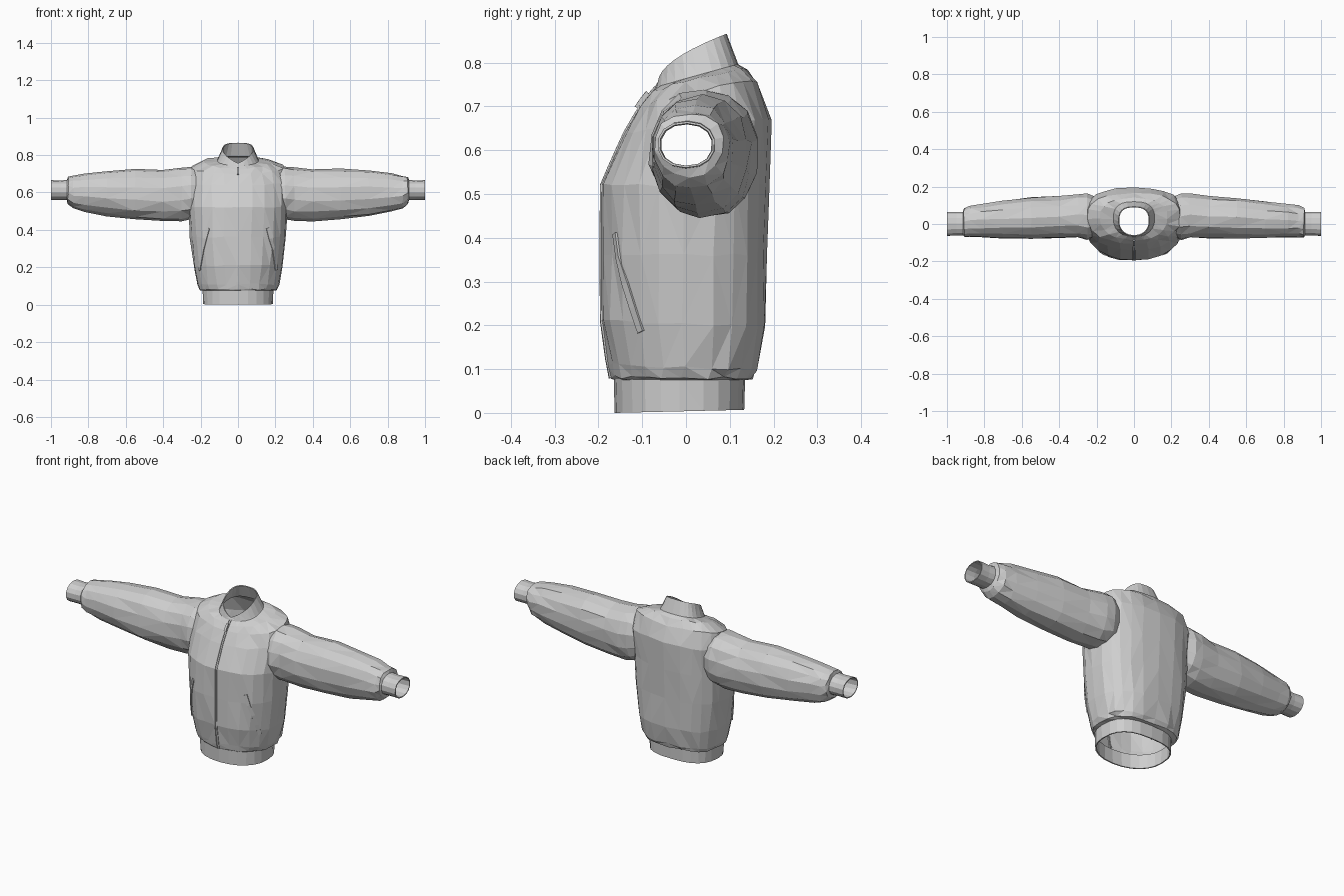
import bpy, bmesh, random
from math import cos, sin, pi
from mathutils import Vector
from mathutils.bvhtree import BVHTree

random.seed(4)
if "Cube" in bpy.data.objects:
    bpy.data.objects.remove(bpy.data.objects["Cube"], do_unlink=True)

cloth = bpy.data.materials.new("light grey cloth")
cloth.use_nodes = True
GREY = (0.62, 0.62, 0.62, 1)
cloth.diffuse_color = GREY
cloth.node_tree.nodes["Principled BSDF"].inputs["Base Color"].default_value = GREY


def power(v, n):
    return (1 if v >= 0 else -1) * abs(v) ** (2 / n)


def flat_ring(zf, zb, hw, yf, yb, lift=0, sides=24, curve=1):
    """Horizontal ring whose height runs from zf in front to zb behind."""
    pts = []
    for i in range(sides):
        a = 2 * pi * i / sides - pi / 2
        n = 2.15 if sin(a) < 0 else 2.7
        u, v = power(cos(a), n), power(sin(a), n)
        y = (yf + yb) / 2 + v * (yb - yf) / 2
        t = max(0, (v + 1) / 2) ** curve
        pts.append(Vector((u * hw, y, zf + (zb - zf) * t + lift * abs(u))))
    return pts


def arm_ring(x, z0, z1, y0, y1, sides=14):
    """Upright ring across an arm."""
    pts = []
    for i in range(sides):
        a = 2 * pi * i / sides + 0.2
        pts.append(Vector((x, (y0 + y1) / 2 + power(cos(a), 2.2) * (y1 - y0) / 2,
                           (z0 + z1) / 2 + power(sin(a), 2.2) * (z1 - z0) / 2)))
    return pts


def finish(bm, name):
    bmesh.ops.recalc_face_normals(bm, faces=bm.faces[:])
    mesh = bpy.data.meshes.new(name)
    bm.to_mesh(mesh)
    bm.free()
    mesh.materials.append(cloth)
    obj = bpy.data.objects.new(name, mesh)
    bpy.context.collection.objects.link(obj)
    return obj


def loft(name, rings, caps=False, jitter=0.0, mirror=False):
    bm = bmesh.new()
    loops = []
    for k, ring in enumerate(rings):
        j = jitter if 0 < k < len(rings) - 1 else 0
        loop = []
        for p in ring:
            q = p + Vector([random.uniform(-j, j) for _ in range(3)])
            if mirror:
                q.x = -q.x
            loop.append(bm.verts.new(q))
        loops.append(loop)
    for a, b in zip(loops, loops[1:]):
        for i in range(len(a)):
            k = (i + 1) % len(a)
            bm.faces.new((a[i], a[k], b[k], b[i]))
    bmesh.ops.triangulate(bm, faces=bm.faces[:])
    if caps:
        bm.faces.new(loops[0])
        bm.faces.new(loops[-1])
    return finish(bm, name)


def thicken(obj, depth):
    mod = obj.modifiers.new("thickness", "SOLIDIFY")
    mod.thickness = depth
    mod.offset = -1


# Body: hem gather, chest, shoulders, neckline
body = loft("jacket_body", [
    flat_ring(0.075, 0.075, 0.187, -0.163, 0.133),
    flat_ring(0.082, 0.08, 0.207, -0.172, 0.155),
    flat_ring(0.11, 0.1, 0.218, -0.176, 0.163),
    flat_ring(0.21, 0.2, 0.238, -0.194, 0.18),
    flat_ring(0.36, 0.36, 0.256, -0.196, 0.184),
    flat_ring(0.52, 0.52, 0.264, -0.196, 0.189),
    flat_ring(0.64, 0.67, 0.268, -0.14, 0.193),
    flat_ring(0.695, 0.75, 0.25, -0.105, 0.163, 0.012),
    flat_ring(0.722, 0.78, 0.18, -0.086, 0.138, 0.014),
    flat_ring(0.745, 0.797, 0.11, -0.068, 0.118),
], caps=True, jitter=0.004)

# Sleeves: fused to the body, gathered at the wrist
ARM = [
    (0.12, 0.52, 0.69, -0.045, 0.11),
    (0.25, 0.455, 0.74, -0.085, 0.165),
    (0.3, 0.447, 0.735, -0.075, 0.163),
    (0.4, 0.447, 0.722, -0.075, 0.15),
    (0.55, 0.455, 0.725, -0.08, 0.143),
    (0.7, 0.475, 0.715, -0.077, 0.125),
    (0.82, 0.497, 0.703, -0.07, 0.107),
    (0.88, 0.513, 0.69, -0.072, 0.1),
    (0.908, 0.54, 0.685, -0.07, 0.085),
    (0.915, 0.56, 0.666, -0.062, 0.066),
]
for side, flip in (("left", False), ("right", True)):
    sleeve = loft(side + "_sleeve", [arm_ring(*r) for r in ARM],
                  caps=True, jitter=0.004, mirror=flip)
    mod = body.modifiers.new("join", "BOOLEAN")
    mod.operation, mod.solver, mod.object = "UNION", "EXACT", sleeve
    bpy.context.view_layer.objects.active = body
    bpy.ops.object.modifier_apply(modifier=mod.name)
    bpy.data.objects.remove(sleeve, do_unlink=True)
    cuff = loft(side + "_cuff", [arm_ring(0.905, 0.558, 0.668, -0.063, 0.067),
                                 arm_ring(0.95, 0.56, 0.664, -0.062, 0.064),
                                 arm_ring(1.0, 0.56, 0.666, -0.065, 0.066)], mirror=flip)
    thicken(cuff, 0.005)

# Open the neck, hem and wrists
bm = bmesh.new()
bm.from_mesh(body.data)
ends = []
for f in bm.faces:
    c = f.calc_center_median()
    neck = abs(c.x) < 0.03 and -0.045 < c.y < 0.09 and c.z > 0.74
    if neck or all(v.co.z < 0.0755 for v in f.verts) or \
            all(abs(v.co.x) > 0.9145 for v in f.verts):
        ends.append(f)
bmesh.ops.delete(bm, geom=ends, context="FACES")
bm.to_mesh(body.data)
surface = BVHTree.FromBMesh(bm)
bm.free()

# Ribbed hem band
hem = loft("hem_band", [flat_ring(0.0, 0.007, 0.187, -0.163, 0.133),
                        flat_ring(0.077, 0.077, 0.189, -0.165, 0.135)])
thicken(hem, 0.006)

# Standing collar, dipping to a notch in front
collar = loft("collar", [flat_ring(0.743, 0.795, 0.112, -0.07, 0.12),
                         flat_ring(0.748, 0.803, 0.108, -0.069, 0.117),
                         flat_ring(0.757, 0.866, 0.083, -0.064, 0.093, curve=0.55)])
thicken(collar, 0.005)


def trim(name, start, end, half_width, height, steps):
    """Raised strip following the body surface between two points."""
    bm = bmesh.new()
    start, end = Vector(start), Vector(end)
    rows = []
    for i in range(steps + 1):
        p = start.lerp(end, i / steps)
        spot, normal, _, _ = surface.find_nearest(p)
        across = normal.cross(end - start).normalized() * half_width
        out = normal * height
        rows.append([bm.verts.new(q) for q in (
            spot - across - normal * 0.004, spot - across + out,
            spot + across + out, spot + across - normal * 0.004)])
    for a, b in zip(rows, rows[1:]):
        for k in range(4):
            bm.faces.new((a[k], a[(k + 1) % 4], b[(k + 1) % 4], b[k]))
    bm.faces.new(rows[0])
    bm.faces.new(rows[-1])
    return finish(bm, name)


# Zip placket and pull, following the front profile
front = [(0.08, -0.17), (0.21, -0.194), (0.52, -0.196), (0.64, -0.14), (0.745, -0.07)]
for n, (a, b) in enumerate(zip(front, front[1:])):
    for x, label in ((-0.005, "right"), (0.005, "left")):
        trim(f"{label}_zip_edge_{n + 1}", (x, a[1], a[0]), (x, b[1], b[0]), 0.003, 0.004, 3)
trim("zip_pull", (0, -0.1, 0.69), (0, -0.085, 0.73), 0.006, 0.011, 2)

# Slanted pocket welts
for s, label in ((-1, "right"), (1, "left")):
    trim(label + "_pocket_welt", (s * 0.158, -0.16, 0.41), (s * 0.205, -0.103, 0.185),
         0.009, 0.005, 4)
